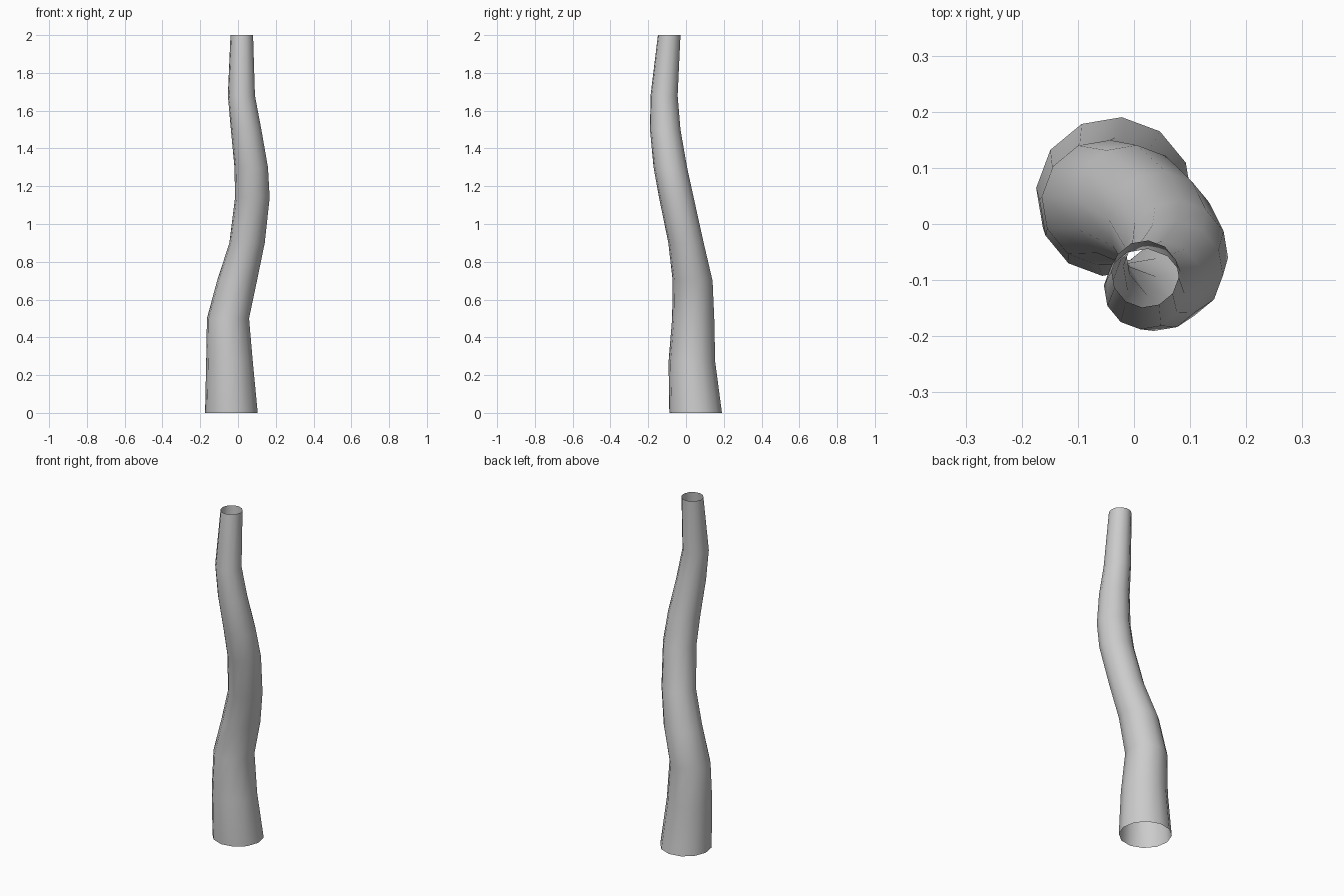
import bpy, bmesh, math

if "Cube" in bpy.data.objects:
    bpy.data.objects.remove(bpy.data.objects["Cube"])

SIDES = 12
PHASE = math.radians(-5.4)

# Centre line of the trunk: x, y, z, radius
RINGS = [
    (-0.035, 0.051, 0.00, 0.140),
    (-0.045, 0.031, 0.27, 0.124),
    (-0.053, 0.038, 0.50, 0.112),
    (-0.005, 0.035, 0.70, 0.106),
    (0.048, 0.000, 0.90, 0.094),
    (0.076, -0.051, 1.14, 0.092),
    (0.070, -0.083, 1.30, 0.089),
    (0.043, -0.110, 1.50, 0.081),
    (0.018, -0.116, 1.68, 0.072),
    (0.020, -0.089, 2.00, 0.060),
]

# Open tapered trunk lofted through horizontal rings
bm = bmesh.new()
loops = []
for x, y, z, r in RINGS:
    angles = [PHASE + 2 * math.pi * i / SIDES for i in range(SIDES)]
    loops.append([bm.verts.new((x + r * math.cos(a), y + r * math.sin(a), z)) for a in angles])
for low, high in zip(loops, loops[1:]):
    for i in range(SIDES):
        j = (i + 1) % SIDES
        bm.faces.new((low[i], low[j], high[j], high[i])).smooth = True

mesh = bpy.data.meshes.new("trunk")
bm.to_mesh(mesh)
bm.free()
trunk = bpy.data.objects.new("trunk", mesh)
bpy.context.collection.objects.link(trunk)
